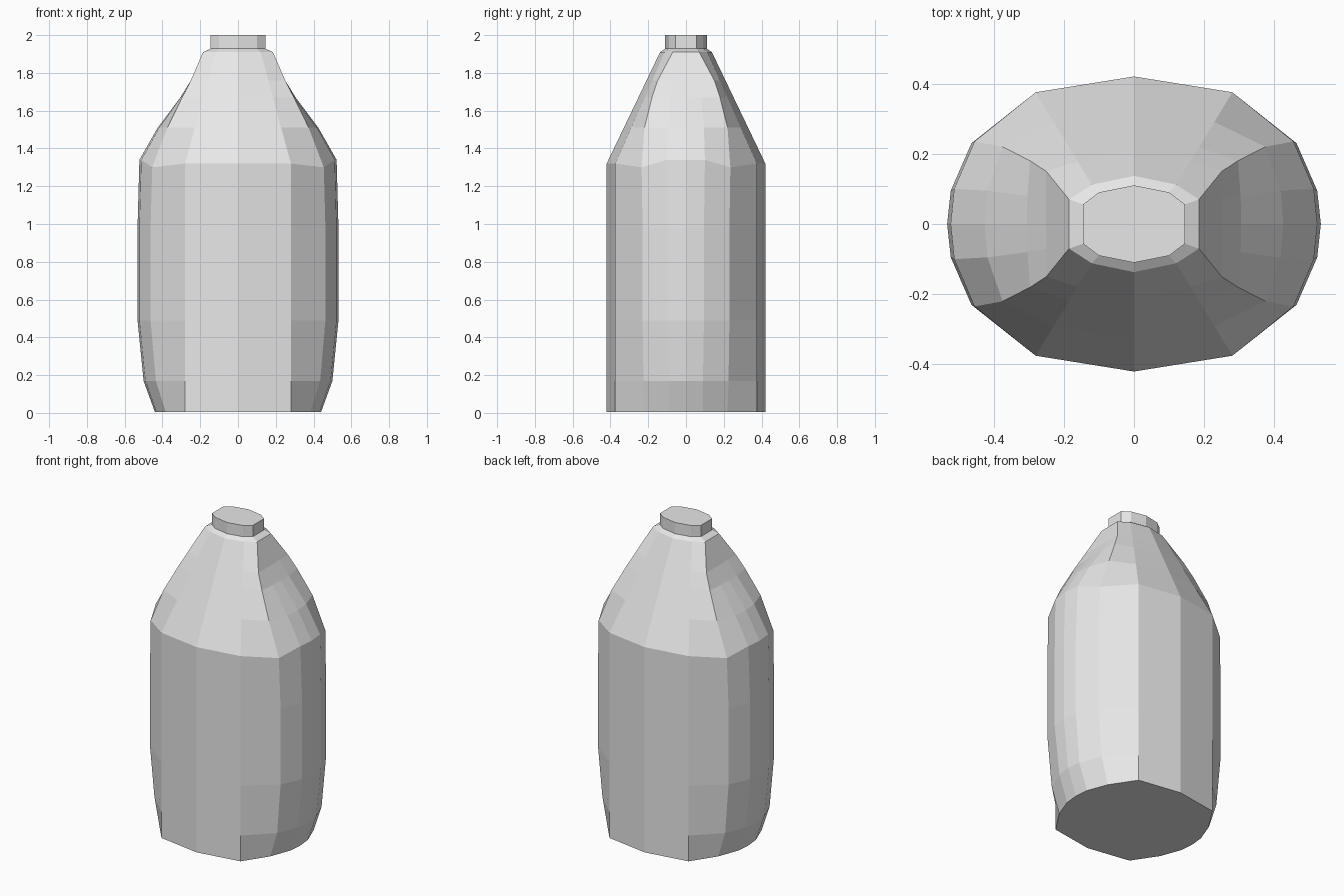
import bpy
import bmesh
from mathutils import Vector

cube = bpy.data.objects.get("Cube")
if cube:
    bpy.data.objects.remove(cube, do_unlink=True)

grey = bpy.data.materials.new("light grey")
grey.use_nodes = True
grey.diffuse_color = (0.8, 0.8, 0.8, 1)
grey.node_tree.nodes["Principled BSDF"].inputs["Base Color"].default_value = (0.8, 0.8, 0.8, 1)


def full_ring(quarter):
    """Mirror a back-to-side quarter outline into a closed ring."""
    half = quarter + [Vector((p.x, -p.y, p.z)) for p in reversed(quarter) if p.y]
    return half + [Vector((-p.x, p.y, p.z)) for p in reversed(half) if p.x]


def loft(name, quarters):
    """Skin a stack of rings and cap both ends."""
    bm = bmesh.new()
    rings = [[bm.verts.new(p) for p in full_ring(q)] for q in quarters]
    for low, high in zip(rings, rings[1:]):
        for i in range(len(low)):
            j = (i + 1) % len(low)
            bm.faces.new((low[i], low[j], high[j], high[i]))
    bm.faces.new(rings[0])
    bm.faces.new(rings[-1])
    bmesh.ops.recalc_face_normals(bm, faces=bm.faces)
    mesh = bpy.data.meshes.new(name)
    bm.to_mesh(mesh)
    bm.free()
    mesh.materials.append(grey)
    obj = bpy.data.objects.new(name, mesh)
    bpy.context.collection.objects.link(obj)
    return obj


SHOULDER, COLLAR = 1.32, 1.91
BODY_FRONT = (Vector((0, 0.42, 0)), Vector((0.28, 0.375, 0)))
COLLAR_FRONT = (Vector((0, 0.137, 0)), Vector((0.12, 0.112, 0)))


def body_quarter(z, side, corner, corner_y, rib_y, dip):
    """Straight front panel below a tapered shoulder, with a bulging side."""
    front_z = z - dip
    taper = max(0, (front_z - SHOULDER) / (COLLAR - SHOULDER))
    points = [a.lerp(b, taper) + Vector((0, 0, front_z))
              for a, b in zip(BODY_FRONT, COLLAR_FRONT)]
    rib = 1 - (1 - corner) * 0.15
    points += [Vector((side * corner, corner_y, z - dip * 2)),
               Vector((side * rib, rib_y, z)), Vector((side, 0, z))]
    return points


# Body: height, side width, corner ratio, corner depth, rib depth, front dip
levels = [
    (0.005, 0.44, 0.87, 0.22, 0.09, 0),
    (0.17, 0.50, 0.87, 0.225, 0.09, 0),
    (0.49, 0.532, 0.87, 0.23, 0.095, 0),
    (0.98, 0.532, 0.87, 0.23, 0.095, 0),
    (1.34, 0.522, 0.87, 0.235, 0.1, 0.02),
    (1.51, 0.425, 0.88, 0.22, 0.095, 0),
    (1.67, 0.305, 0.97, 0.18, 0.08, 0),
    (1.76, 0.25, 1, 0.15, 0.07, 0),
    (COLLAR, 0.185, 1, 0.07, 0.06, 0),
]
loft("bottle_body", [body_quarter(*level) for level in levels])


# Chamfered collar and short neck
def neck_quarter(z, outline):
    return [Vector((x, y, z)) for x, y in outline]


collar_outline = [(0, 0.137), (0.12, 0.112), (0.185, 0.07)]
neck_outline = [(0, 0.11), (0.1, 0.09), (0.145, 0.056)]
loft("bottle_neck", [neck_quarter(COLLAR, collar_outline),
                     neck_quarter(1.928, neck_outline),
                     neck_quarter(2, neck_outline)])
